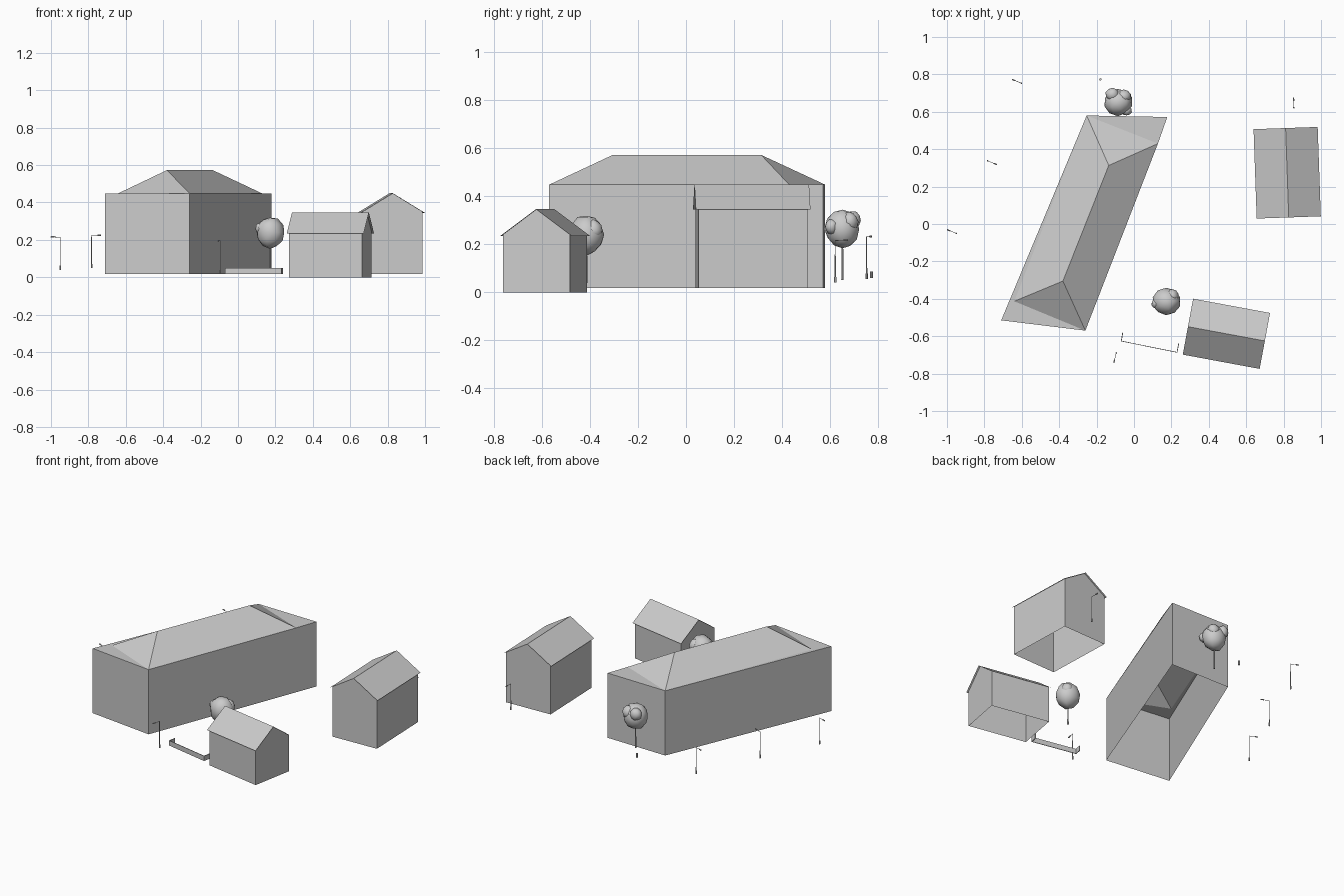
import bpy, bmesh, math, random
from mathutils import Vector, Matrix

if "Cube" in bpy.data.objects:
    bpy.data.objects.remove(bpy.data.objects["Cube"])

random.seed(4)


def mesh_object(name, verts, faces):
    me = bpy.data.meshes.new(name)
    me.from_pydata(verts, [], faces)
    ob = bpy.data.objects.new(name, me)
    bpy.context.collection.objects.link(ob)
    return ob


def bm_object(name, bm):
    bmesh.ops.recalc_face_normals(bm, faces=bm.faces)
    me = bpy.data.meshes.new(name)
    bm.to_mesh(me)
    bm.free()
    ob = bpy.data.objects.new(name, me)
    bpy.context.collection.objects.link(ob)
    return ob


def rod(bm, a, b, r, sides=6, r2=None):
    """Cylinder or cone between two points."""
    a, b = Vector(a), Vector(b)
    d = b - a
    m = Matrix.Translation((a + b) / 2) @ d.to_track_quat('Z', 'Y').to_matrix().to_4x4()
    bmesh.ops.create_cone(bm, cap_ends=True, segments=sides, radius1=r,
                          radius2=r if r2 is None else r2, depth=d.length, matrix=m)


# Large hall: open-bottomed walls on a skewed footprint
foot = [(-.71, -.515), (-.26, -.57), (.178, .572), (-.253, .58)]
low, eave, ridge = .018, .449, .573
verts = [(x, y, z) for z in (low, eave) for x, y in foot]
mesh_object("hall_walls", verts, [(i, (i + 1) % 4, 4 + (i + 1) % 4, 4 + i) for i in range(4)])

# Hall hip roof, with flat corner pieces filling out the skewed ends
pts = [(x, y, eave) for x, y in foot]
pts += [(-.64, -.413, eave), (.128, .43, eave), (-.38, -.305, ridge), (-.135, .313, ridge)]
mesh_object("hall_hip_roof", pts,
            [(4, 1, 6), (1, 5, 7, 6), (5, 3, 7), (3, 4, 6, 7),
             (0, 1, 4), (0, 4, 3), (2, 3, 5), (1, 2, 5)])


# Gabled houses: local x runs along the ridge, sizes are those of the roof
def house(name, x, y, angle, length, width, base, eave, ridge, over=.011):
    place = Matrix.Translation((x, y, 0)) @ Matrix.Rotation(math.radians(angle), 4, 'Z')
    hl, hw = length / 2, width / 2
    wl, ww = hl - over, hw - over
    top = eave + (ridge - eave) * over / hw - .001
    profile = [(-ww, base), (-ww, top), (0, ridge - .001), (ww, top), (ww, base)]
    v = [(s * wl, py, pz) for s in (-1, 1) for py, pz in profile]
    walls = mesh_object(name + "_walls", v, [(0, 1, 2, 3, 4), (9, 8, 7, 6, 5),
                                             (0, 5, 6, 1), (4, 3, 8, 9)])
    r = [(s * hl, py, pz) for s in (-1, 1) for py, pz in ((-hw, eave), (0, ridge), (hw, eave))]
    roof = mesh_object(name + "_roof", r, [(0, 3, 4, 1), (1, 4, 5, 2)])
    walls.matrix_world = place
    roof.matrix_world = place


house("front_house", .494, -.587, -10.5, .418, .304, 0, .235, .347)
house("side_house", .819, .274, 92, .478, .343, .018, .345, .45)


# Trees: lumpy faceted crown with small side clumps on a thin trunk
def tree(name, x, y, base, bottom, top, clumps):
    bm = bmesh.new()
    h = (top - bottom) / 2
    centre = Vector((x, y, bottom + h))
    for off, r in [((0, 0, 0), 1)] + clumps:
        new = bmesh.ops.create_icosphere(bm, subdivisions=2, radius=1)['verts']
        for v in new:
            k = random.uniform(.93, 1.04) * r
            v.co = centre + Vector((v.co.x * .077 * k, v.co.y * .074 * k, v.co.z * h * k)) + Vector(off)
    crown = bm_object(name + "_crown", bm)
    for p in crown.data.polygons:
        p.use_smooth = True
    bm = bmesh.new()
    rod(bm, (x, y, base), (x, y, bottom + .03), .005, 6, .003)
    bm_object(name + "_trunk", bm)


tree("back_tree", -.085, .652, .052, .18, .348,
     [((.045, -.045, .01), .38), ((-.03, .04, .035), .5), ((.03, .03, .03), .5)])
tree("front_tree", .172, -.415, .04, .155, .325,
     [((-.052, -.01, .022), .36), ((-.04, .02, -.01), .35), ((.03, .03, .02), .5)])


# Street lamps: base sleeve, pole, arm and lamp head
def lamp(name, x, y, ax, ay, base, top):
    bm = bmesh.new()
    d = Vector((ax - x, ay - y, 0))
    p = Vector((x, y, top))
    rod(bm, (x, y, base), (x, y, base + .022), .0045)
    rod(bm, (x, y, base + .02), p, .0025, 6, .0018)
    rod(bm, p - Vector((0, 0, .002)), p + d * .7, .0015)
    rod(bm, p + d * .65, p + d, .004)
    bm_object(name, bm)


for i, spec in enumerate([
        (-.95, -.05, -1.0, -.03, .04, .216),
        (-.783, .338, -.733, .318, .05, .226),
        (-.602, .753, -.652, .773, .056, .233),
        (.855, .622, .853, .676, .042, .218),
        (-.095, -.69, -.108, -.742, .018, .196)]):
    lamp(f"street_lamp_{i + 1}", *spec)

# Small bin behind the hall
bm = bmesh.new()
rod(bm, (-.18, .773, .06), (-.18, .773, .087), .0065, 8)
bm_object("litter_bin", bm)

# Low U-shaped garden wall
path = [(-.06, -.58), (-.068, -.626), (.23, -.686), (.239, -.64)]
v = [(x, y, z) for z in (.017, .05) for x, y in path]
wall = mesh_object("garden_wall", v, [(i, i + 1, i + 5, i + 4) for i in range(3)])
solid = wall.modifiers.new("thickness", 'SOLIDIFY')
solid.thickness = .005
solid.offset = 0
